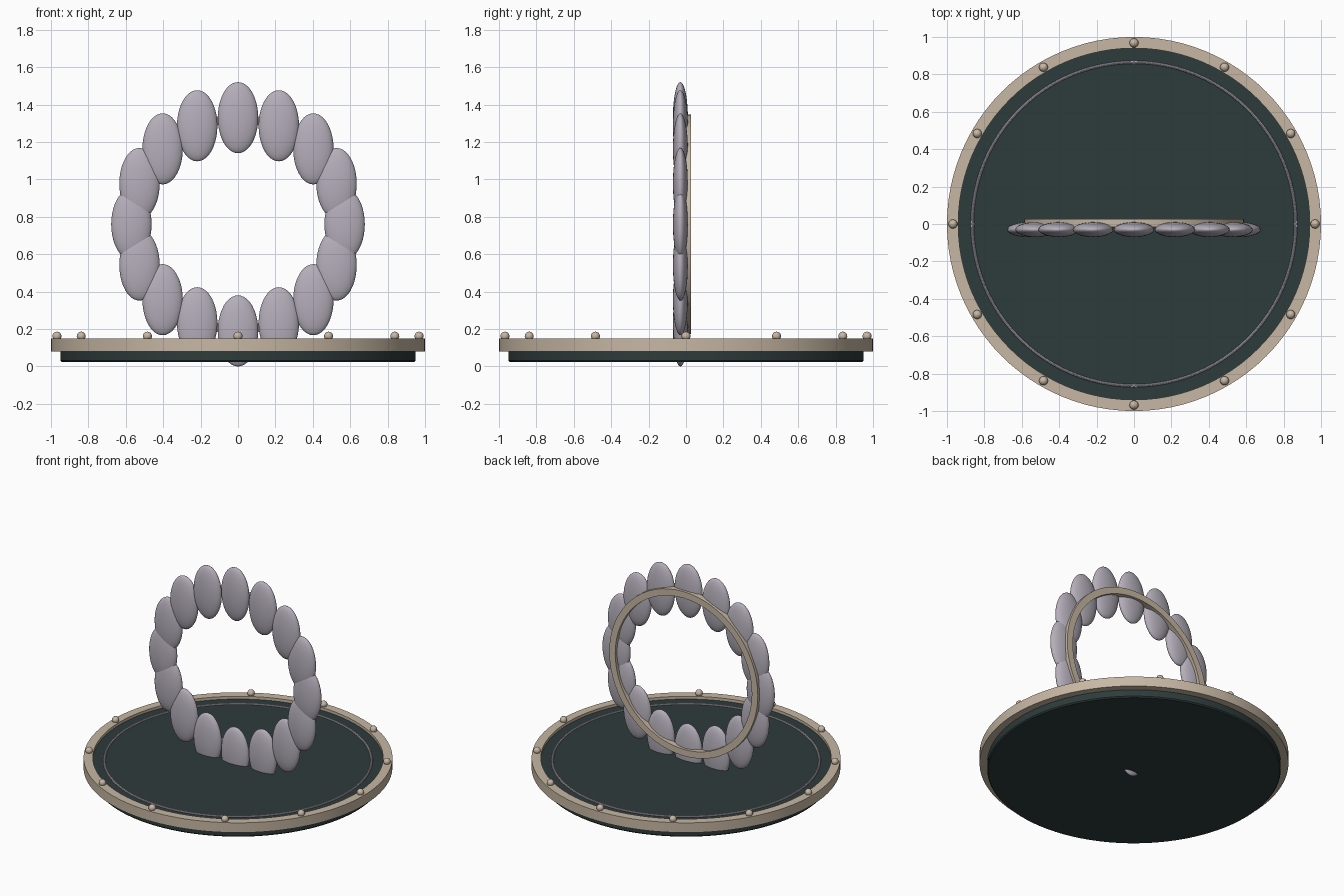
import bpy, bmesh, math
from mathutils import Matrix

if "Cube" in bpy.data.objects:
    bpy.data.objects.remove(bpy.data.objects["Cube"])


def material(name, rgb):
    m = bpy.data.materials.new(name)
    m.diffuse_color = (*rgb, 1)
    m.use_nodes = True
    m.node_tree.nodes["Principled BSDF"].inputs["Base Color"].default_value = m.diffuse_color
    return m


DARK = material("dark_green", (0.027, 0.044, 0.043))
TAN = material("warm_tan", (0.57, 0.475, 0.37))
LILAC = material("pale_lilac", (0.46, 0.425, 0.49))


def finish(name, bm, mat, smooth=True, matrix=None):
    if matrix:
        bm.transform(matrix)
    bmesh.ops.recalc_face_normals(bm, faces=bm.faces)
    for f in bm.faces:
        f.smooth = smooth
    me = bpy.data.meshes.new(name)
    bm.to_mesh(me)
    bm.free()
    me.materials.append(mat)
    ob = bpy.data.objects.new(name, me)
    bpy.context.collection.objects.link(ob)
    if smooth:
        bpy.ops.object.select_all(action='DESELECT')
        ob.select_set(True)
        bpy.context.view_layer.objects.active = ob
        bpy.ops.object.shade_smooth_by_angle(angle=math.radians(35))
    return ob


def lathe(name, profile, mat, steps, closed=True, smooth=True, matrix=None):
    """Spin an (r, z) profile around the z axis."""
    bm = bmesh.new()
    vs = [bm.verts.new((r, 0, z)) for r, z in profile]
    es = [bm.edges.new(p) for p in zip(vs, vs[1:])]
    if closed:
        es.append(bm.edges.new((vs[-1], vs[0])))
    bmesh.ops.spin(bm, geom=vs + es, cent=(0, 0, 0), axis=(0, 0, 1),
                   angle=math.tau, steps=steps, use_duplicate=False)
    bmesh.ops.remove_doubles(bm, verts=bm.verts, dist=1e-4)
    return finish(name, bm, mat, smooth, matrix)


def ellipsoid(name, centre, radii, mat, u, v):
    bm = bmesh.new()
    bmesh.ops.create_uvsphere(bm, u_segments=u, v_segments=v, radius=1)
    m = Matrix.Translation(centre) @ Matrix.Diagonal((*radii, 1))
    return finish(name, bm, mat, True, m)


# Round base plate with a softened lower edge
lathe("base_plate", [(0, 0.025), (0.943, 0.025), (0.95, 0.033), (0.95, 0.13), (0, 0.13)],
      DARK, 96, closed=False)

# Raised rim around the plate
lathe("base_rim", [(0.94, 0.08), (1.0, 0.08), (1.0, 0.15), (0.94, 0.15)], TAN, 96)

# Thin inlaid ring on the plate
ring = [(0.865 + 0.008 * math.cos(a), 0.131 + 0.008 * math.sin(a))
        for a in (i * math.tau / 8 for i in range(8))]
lathe("inlay_ring", ring, LILAC, 96)

# Twelve studs on the rim
for i in range(12):
    a = i * math.tau / 12
    ellipsoid(f"rim_stud_{i + 1}", (0.968 * math.cos(a), 0.968 * math.sin(a), 0.162),
              (0.024,) * 3, TAN, 16, 10)

# Upright wreath of sixteen upright petals
CENTRE_Z, RADIUS = 0.76, 0.57
for i in range(16):
    a = i * math.tau / 16
    ellipsoid(f"petal_{i + 1}",
              (RADIUS * math.cos(a), -0.03, CENTRE_Z + RADIUS * math.sin(a)),
              (0.108, 0.04, 0.19), LILAC, 32, 20)

# Flat hoop joining the petals at the back
upright = Matrix.Translation((0, 0, CENTRE_Z)) @ Matrix.Rotation(math.radians(90), 4, 'X')
lathe("back_hoop", [(0.54, -0.028), (0.587, -0.028), (0.587, 0.015), (0.54, 0.015)],
      TAN, 64, matrix=upright)
